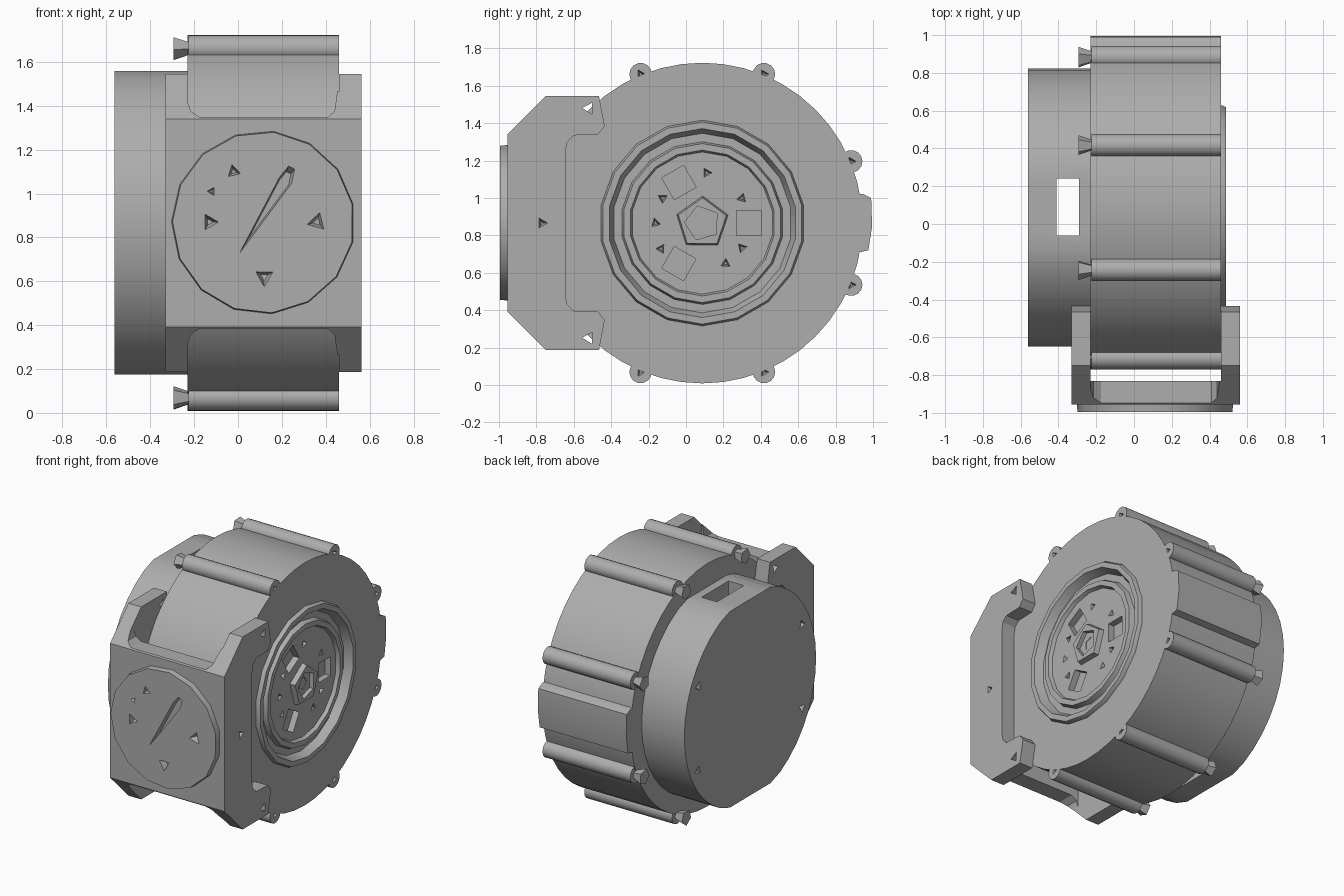
import bpy, bmesh
from math import sin, cos, pi, radians
from mathutils import Vector

old = bpy.data.objects.get("Cube")
if old:
    bpy.data.objects.remove(old, do_unlink=True)

grey = bpy.data.materials.new("plain grey")
grey.use_nodes = True
grey.diffuse_color = (0.42, 0.42, 0.42, 1)
grey.node_tree.nodes["Principled BSDF"].inputs["Base Color"].default_value = grey.diffuse_color

CY, CZ = 0.087, 0.866   # drum axis


def finish(name, bm):
    bmesh.ops.remove_doubles(bm, verts=bm.verts, dist=0.0001)
    bmesh.ops.recalc_face_normals(bm, faces=bm.faces)
    mesh = bpy.data.meshes.new(name)
    bm.to_mesh(mesh)
    bm.free()
    mesh.materials.append(grey)
    ob = bpy.data.objects.new(name, mesh)
    bpy.context.collection.objects.link(ob)
    return ob


def prism(name, pts, axis, a, b, taper=1.0):
    """Extrude a (y,z) outline along x, or an (x,z) outline along y."""
    bm = bmesh.new()
    mid = [sum(p[i] for p in pts) / len(pts) for i in (0, 1)]
    loops = []
    for d, s in ((a, 1.0), (b, taper)):
        flat = [(mid[0] + (u - mid[0]) * s, mid[1] + (v - mid[1]) * s) for u, v in pts]
        loops.append([bm.verts.new((d, u, v) if axis == "x" else (u, d, v)) for u, v in flat])
    n = len(pts)
    for loop in loops:
        bm.faces.new(loop)
    for i in range(n):
        j = (i + 1) % n
        bm.faces.new((loops[0][i], loops[0][j], loops[1][j], loops[1][i]))
    return finish(name, bm)


def ring(u, v, r, n, turn=0.0):
    return [(u + r * cos(turn + 2 * pi * i / n), v + r * sin(turn + 2 * pi * i / n)) for i in range(n)]


def rect(u0, u1, v0, v1):
    return [(u0, v0), (u1, v0), (u1, v1), (u0, v1)]


def lathe(name, profile, steps):
    """Spin a closed (radius, x) profile about the drum axis."""
    bm = bmesh.new()
    vs = [bm.verts.new((x, CY, CZ + r)) for r, x in profile]
    edges = [bm.edges.new(p) for p in zip(vs, vs[1:])]
    bmesh.ops.spin(bm, geom=vs + edges, cent=Vector((0, CY, CZ)), axis=(1, 0, 0),
                   angle=2 * pi, steps=steps)
    return finish(name, bm)


def cut(ob, *cutters):
    for c in cutters:
        c.hide_render = True
        m = ob.modifiers.new("cut", "BOOLEAN")
        m.operation, m.solver, m.object = "DIFFERENCE", "EXACT", c
        bpy.ops.object.select_all(action="DESELECT")
        bpy.context.view_layer.objects.active = ob
        ob.select_set(True)
        bpy.ops.object.modifier_apply(modifier=m.name)
        bpy.data.objects.remove(c, do_unlink=True)


def pits(ob, axis, start, end, spots):
    """Sink small triangular screw recesses into a face."""
    for i, (u, v, r) in enumerate(spots):
        cut(ob, prism("pit", ring(u, v, r, 3, i * 1.3), axis, start, end, 0.3))


def polar(r, deg):
    return CY + r * cos(radians(deg)), CZ + r * sin(radians(deg))


# Main drum with a round opening for the hub
drum = prism("drum", ring(CY, CZ, 0.857, 48), "x", -0.23, 0.46)
cut(drum, prism("opening", ring(CY, CZ, 0.52, 24), "x", 0.38, 0.6))

# Eight bolt lugs around the drum, each with a flared screw at its left end
for k in range(8):
    u, v = polar(0.862, 22.5 + 45 * k)
    lug = prism(f"bolt_lug_{k}", ring(u, v, 0.06, 14), "x", -0.225, 0.46)
    pits(lug, "x", 0.47, 0.43, [(u, v, 0.032)])
    prism(f"lug_screw_{k}", ring(u, v, 0.055, 5, k), "x", -0.295, -0.2, 0.4)

# Locating tab at the back of the drum
prism("back_tab", [(0.88, 0.70), (0.975, 0.72), (0.995, 0.85), (0.99, 1.0),
                   (0.95, 1.02), (0.88, 1.03)], "x", -0.23, 0.46)

# Left cover: round with flattened top and bottom, slotted right through
outline = [(u, min(max(v, CZ - 0.692), CZ + 0.692)) for u, v in ring(CY, CZ, 0.735, 40)]
cover = prism("left_cover", outline, "x", -0.562, -0.22)
cut(cover, prism("slot", rect(-0.06, 0.24, 0, 2), "x", -0.41, -0.29))
pits(cover, "x", -0.57, -0.53,
     [(*polar(0.65, a), 0.04) for a in (27, 153, 207, 333)])

# C-shaped bracket gripping the front of the drum
half = [(-0.955, 1.34), (-0.75, 1.545), (-0.465, 1.545), (-0.435, 1.385), (-0.47, 1.34),
        (-0.6, 1.335), (-0.635, 1.30), (-0.645, 1.25)]
mirror = [(u, 2 * CZ - v) for u, v in reversed(half)]
bracket = prism("bracket", half + mirror, "x", -0.33, 0.562)
gap = [(-0.23, 2), (-0.23, 1.42), (-0.215, 1.375), (-0.175, 1.348),
       (0.41, 1.348), (0.44, 1.375), (0.46, 1.52), (0.46, 2)]
cut(bracket,
    prism("inside", rect(-0.83, -0.2, 0, 2), "x", -0.23, 0.46),
    prism("top_gap", gap, "y", -1.2, -0.2),
    prism("bottom_gap", [(u, 2 * CZ - v) for u, v in gap], "y", -1.2, -0.2))
for z in (1.48, 2 * CZ - 1.48):
    cut(bracket, prism("hole", ring(-0.52, z, 0.035, 3, 1), "x", -0.5, 0.7))
pits(bracket, "x", 0.57, 0.53, [(-0.77, CZ, 0.035)])
pits(bracket, "x", -0.34, -0.30, [(-0.77, CZ, 0.035)])

# Front dial with a pointer groove and recesses
dial = prism("front_dial", ring(0.115, 0.868, 0.42, 15, 0.2), "y", -0.94, -0.995, 0.985)
cut(dial, prism("groove", [(-0.01, 0.70), (0.25, 1.05), (0.265, 1.12),
                           (0.235, 1.135), (0.19, 1.08)], "y", -1.01, -0.955, 0.7))
pits(dial, "y", -1.01, -0.95, [(-0.13, 0.87, 0.05), (0.36, 0.87, 0.055), (0.12, 0.62, 0.055),
                               (-0.02, 1.1, 0.04), (-0.12, 1.01, 0.025)])

# Stepped hub on the right face
hub = lathe("hub", [(0, 0.36), (0.55, 0.36), (0.55, 0.465), (0.54, 0.487), (0.505, 0.487),
                    (0.48, 0.43), (0.435, 0.43), (0.425, 0.465), (0.39, 0.465),
                    (0.38, 0.44), (0, 0.44)], 18)
for a in (0, 120, 240):
    u, v = polar(0.25, a)
    cut(hub, prism("hub_slot", ring(u, v, 0.095, 4, radians(a + 45)), "x", 0.5, 0.395))
pits(hub, "x", 0.47, 0.40, [(*polar(r, a), 0.04) for r, a in
     ((0.27, 85), (0.25, 32), (0.25, 148), (0.25, 180), (0.26, 212), (0.25, 328), (0.25, 300))])

# Five-sided hub centre
centre = prism("hub_centre", ring(CY, CZ, 0.15, 5, 0.3), "x", 0.42, 0.475, 0.9)
cut(centre, prism("centre_step", ring(CY, CZ, 0.095, 5, 0.6), "x", 0.5, 0.445),
    prism("centre_hole", ring(CY, CZ, 0.045, 5), "x", 0.5, 0.42))

# Smooth the round walls, keep hard edges
for ob in bpy.context.collection.objects:
    ob.select_set(ob.type == "MESH")
bpy.context.view_layer.objects.active = drum
bpy.ops.object.shade_smooth_by_angle(angle=radians(30))
